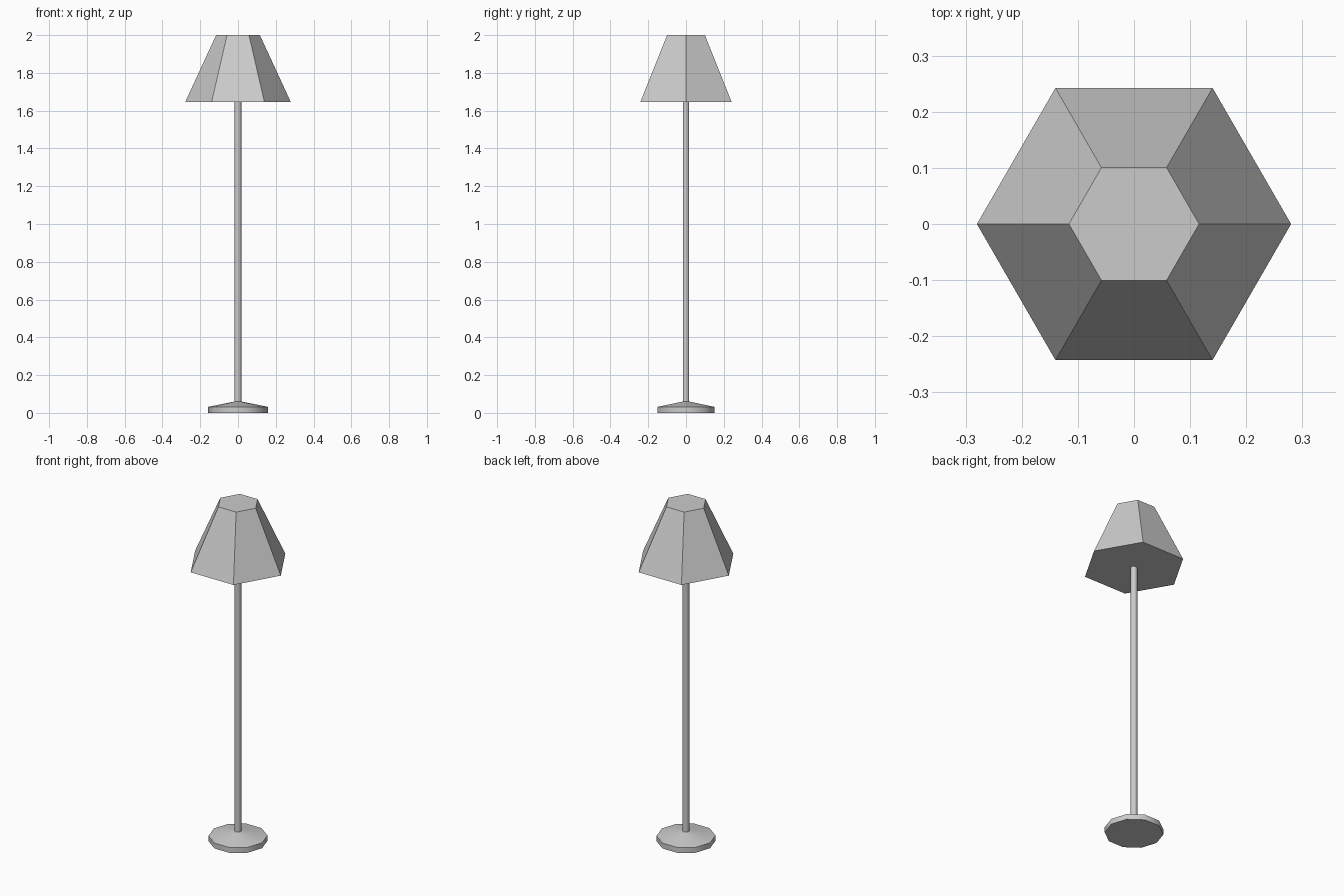
import bpy, bmesh
from math import cos, sin, pi, radians

if "Cube" in bpy.data.objects:
    bpy.data.objects.remove(bpy.data.objects["Cube"])


def lathe(name, profile, sides, smooth=False):
    """Closed solid from rings of (radius, z), listed bottom to top."""
    bm = bmesh.new()
    rings = [[bm.verts.new((r * cos(2 * pi * i / sides), r * sin(2 * pi * i / sides), z))
              for i in range(sides)] for r, z in profile]
    for low, high in zip(rings, rings[1:]):
        for i in range(sides):
            j = (i + 1) % sides
            bm.faces.new((low[i], low[j], high[j], high[i]))
    bm.faces.new(rings[0][::-1])
    bm.faces.new(rings[-1])
    mesh = bpy.data.meshes.new(name)
    bm.to_mesh(mesh)
    bm.free()
    obj = bpy.data.objects.new(name, mesh)
    bpy.context.collection.objects.link(obj)
    if smooth:
        bpy.ops.object.select_all(action='DESELECT')
        obj.select_set(True)
        bpy.context.view_layer.objects.active = obj
        bpy.ops.object.shade_smooth_by_angle(angle=radians(40))
    return obj


# Ten-sided foot rising to a slim pole
lathe("base_and_pole", [(0.158, 0), (0.158, 0.032), (0.018, 0.06),
                        (0.018, 0.2), (0.018, 1.65)], 10, smooth=True)

# Six-sided closed lampshade
lathe("lampshade", [(0.28, 1.645), (0.116, 2.0)], 6)
